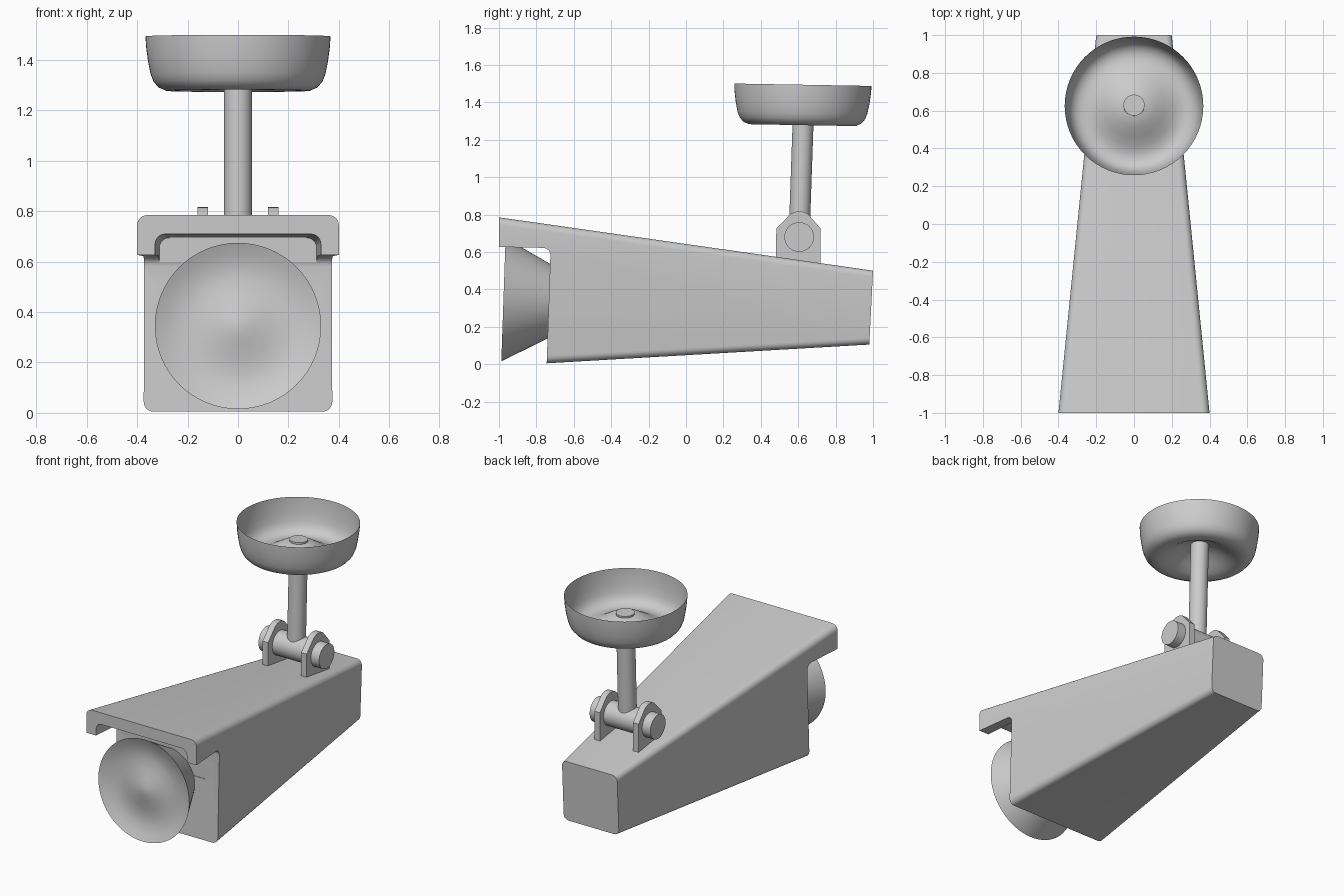
import bpy, bmesh
from math import radians, sin, cos, pi
from mathutils import Matrix, Vector

if "Cube" in bpy.data.objects:
    bpy.data.objects.remove(bpy.data.objects["Cube"])


def finish(bm, name, angle=35):
    bmesh.ops.recalc_face_normals(bm, faces=bm.faces)
    me = bpy.data.meshes.new(name)
    bm.to_mesh(me)
    bm.free()
    ob = bpy.data.objects.new(name, me)
    bpy.context.collection.objects.link(ob)
    smooth(ob, angle)
    return ob


def smooth(ob, angle=35):
    bpy.ops.object.select_all(action='DESELECT')
    ob.select_set(True)
    bpy.context.view_layer.objects.active = ob
    bpy.ops.object.shade_smooth_by_angle(angle=radians(angle))


def loft(name, rings):
    """Bridge closed rings of points and cap both ends."""
    bm = bmesh.new()
    vs = [[bm.verts.new(p) for p in r] for r in rings]
    n = len(vs[0])
    for a, b in zip(vs, vs[1:]):
        for i in range(n):
            j = (i + 1) % n
            bm.faces.new((a[i], a[j], b[j], b[i]))
    bm.faces.new(vs[0])
    bm.faces.new(vs[-1])
    return finish(bm, name)


def section(hw, low, high, r, steps=6):
    """Rounded rectangle; low and high are (y, z) of its bottom and top edges."""
    lo, hi = Vector((0, *low)), Vector((0, *high))
    up = (hi - lo).normalized()
    h = (hi - lo).length
    pts = []
    for k, (cx, cz) in enumerate([(hw - r, h - r), (r - hw, h - r), (r - hw, r), (hw - r, r)]):
        for i in range(steps + 1):
            a = pi / 2 * (k + i / steps)
            pts.append(lo + up * (cz + r * sin(a)) + Vector((cx + r * cos(a), 0, 0)))
    return pts


def prism(name, profile, x0, x1):
    return loft(name, [[(x, y, z) for y, z in profile] for x in (x0, x1)])


def lathe(name, profile, loc, tilt, seg=64, angle=35):
    """Spin (radius, height) points round local z, tilt about x, then place."""
    bm = bmesh.new()
    vs = [bm.verts.new((r, 0, h)) for r, h in profile]
    es = [bm.edges.new(p) for p in zip(vs, vs[1:])]
    bmesh.ops.spin(bm, geom=vs + es, cent=(0, 0, 0), axis=(0, 0, 1),
                   angle=2 * pi, steps=seg, use_merge=False)
    bmesh.ops.remove_doubles(bm, verts=bm.verts, dist=1e-5)
    bmesh.ops.transform(bm, verts=bm.verts,
                        matrix=Matrix.Translation(loc) @ Matrix.Rotation(radians(tilt), 4, 'X'))
    return finish(bm, name, angle)


def cut(ob, cutter):
    mod = ob.modifiers.new("cut", 'BOOLEAN')
    mod.operation, mod.solver, mod.object = 'DIFFERENCE', 'EXACT', cutter
    bpy.ops.object.select_all(action='DESELECT')
    bpy.context.view_layer.objects.active = ob
    bpy.ops.object.modifier_apply(modifier=mod.name)
    bpy.data.objects.remove(cutter)


# Tapered housing, full length
body = loft("housing", [section(0.40, (-1, -0.01), (-1, 0.785), 0.04),
                        section(0.20, (0.98, 0.105), (1.0, 0.50), 0.035)])

# Cut away the front below the hood, with a rounded inner corner
fillet = [(-0.765 + 0.04 * sin(a), 0.582 + 0.04 * cos(a))
          for a in (pi / 2 * i / 6 for i in range(7))]
cut(body, prism("front_cutter", [(-1.3, -0.3), (-0.755, -0.3), (-0.745, 0.0)]
                + fillet[::-1] + [(-1.0, 0.627), (-1.3, 0.632)], -0.6, 0.6))

# Hollow out the hood underside
cut(body, loft("hood_cutter", [section(0.335, (-1.1, 0.4), (-1.1, 0.715), 0.04),
                               section(0.312, (-0.728, 0.4), (-0.728, 0.695), 0.04)]))
smooth(body)

# Flared lens with a shallow dished face
lathe("lens", [(0, -0.27), (0.185, -0.27), (0.33, 0), (0.29, -0.018), (0.24, -0.033),
               (0.19, -0.037), (0.13, -0.029), (0.07, -0.014), (0.03, -0.005), (0, -0.002)],
      (0, -0.976, 0.345), 88)

# Hinge plates and pin
plate = [(0.48, 0.54), (0.483, 0.725), (0.558, 0.803), (0.58, 0.814), (0.605, 0.817),
         (0.63, 0.814), (0.652, 0.803), (0.72, 0.725), (0.72, 0.51)]
for side, s in (("left", -1), ("right", 1)):
    prism(f"hinge_plate_{side}", plate, s * 0.12, s * 0.16)
pin = lathe("hinge_pin", [(0, -0.22), (0.079, -0.22), (0.079, 0.22), (0, 0.22)],
            (0, 0, 0), 0, 40)
pin.data.transform(Matrix.Translation((0, 0.605, 0.68)) @ Matrix.Rotation(pi / 2, 4, 'Y'))

# Pole rising from the pin
lathe("pole", [(0, 0), (0.056, 0), (0.056, 0.692), (0, 0.692)], (0, 0.605, 0.69), -2, 32)

# Ceiling cup: thin open bowl whose floor rises toward the pole
lathe("mount_cup", [(0.367, 0), (0.365, -0.04), (0.357, -0.10), (0.347, -0.15), (0.335, -0.18),
                    (0.315, -0.203), (0.285, -0.216), (0.25, -0.216), (0.21, -0.203),
                    (0.16, -0.174), (0.11, -0.144), (0.06, -0.124), (0, -0.118)],
      (0, 0.625, 1.494), -1, 64, 60)
